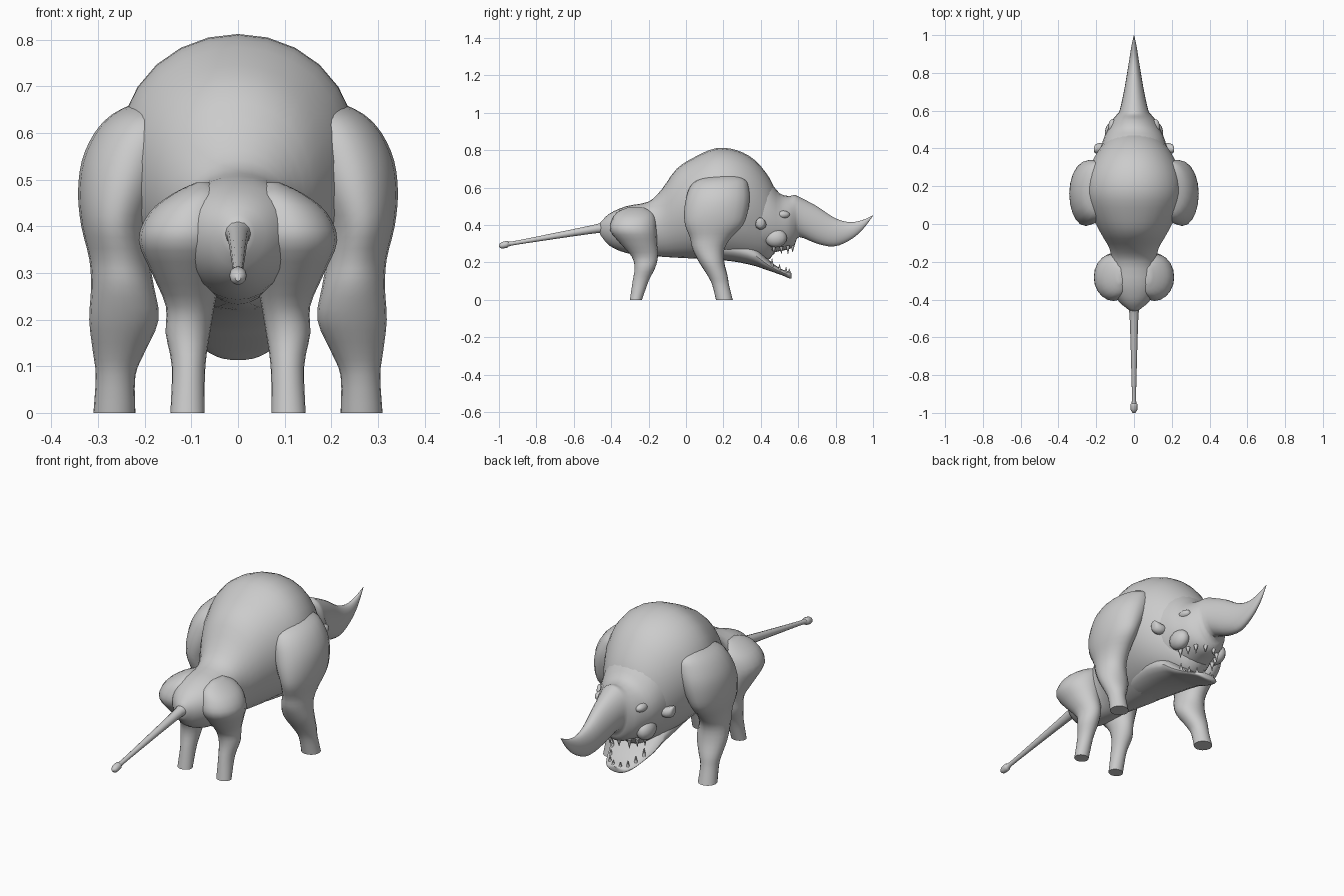
import bpy, bmesh, math
from mathutils import Vector, Matrix

cube = bpy.data.objects.get("Cube")
if cube:
    bpy.data.objects.remove(cube)

hide = bpy.data.materials.new("grey hide")
hide.use_nodes = True
GREY = (0.6, 0.6, 0.6, 1)
hide.diffuse_color = GREY
hide.node_tree.nodes["Principled BSDF"].inputs["Base Color"].default_value = GREY


def finish(name, bm, mirror=False):
    bmesh.ops.recalc_face_normals(bm, faces=bm.faces)
    me = bpy.data.meshes.new(name)
    bm.to_mesh(me)
    bm.free()
    me.materials.append(hide)
    me.shade_smooth()
    me.set_sharp_from_angle(angle=math.radians(45))
    ob = bpy.data.objects.new(name, me)
    bpy.context.collection.objects.link(ob)
    if mirror:
        ob.modifiers.new("Mirror", 'MIRROR').use_mirror_merge = False
    return ob


def resample(rows, steps):
    """Smooth curve through the cross-section rows."""
    out = []
    for i in range(len(rows) - 1):
        p0, p1 = rows[max(i - 1, 0)], rows[i]
        p2, p3 = rows[i + 1], rows[min(i + 2, len(rows) - 1)]
        for s in range(steps):
            t = s / steps
            out.append([b + 0.5 * t * (c - a + t * (2*a - 5*b + 4*c - d + t * (3*(b - c) + d - a)))
                        for a, b, c, d in zip(p0, p1, p2, p3)])
    return out + [list(rows[-1])]


def loft(name, rows, place, mirror=False, sides=20, steps=3, egg=0.0):
    """Skin rings given as (along, a0, a1, b0, b1)."""
    bm = bmesh.new()
    rings = []
    for u, a0, a1, b0, b1 in resample(rows, steps):
        ring = []
        for k in range(sides):
            t = math.tau * k / sides
            a = (a0 + a1) / 2 + (a1 - a0) / 2 * math.cos(t) * (1 + egg * math.sin(t))
            b = (b0 + b1) / 2 + (b1 - b0) / 2 * math.sin(t)
            ring.append(bm.verts.new(place(u, a, b)))
        rings.append(ring)
    for r, q in zip(rings, rings[1:]):
        for k in range(sides):
            j = (k + 1) % sides
            bm.faces.new((r[k], r[j], q[j], q[k]))
    bm.faces.new(rings[0])
    bm.faces.new(rings[-1])
    return finish(name, bm, mirror)


def along_y(u, a, b):
    return (a, u, b)


def along_z(u, a, b):
    return (a, b, u)


def spine(rows):
    """Centred rows from (y, half width, bottom, top)."""
    return [(y, -w, w, lo, hi) for y, w, lo, hi in rows]


# Humped body from rump to neck
loft("body", spine([
    (-.46, .02, .35, .41), (-.41, .08, .29, .46), (-.32, .13, .25, .5),
    (-.2, .12, .235, .525), (-.13, .13, .23, .59), (-.05, .175, .225, .7),
    (.05, .225, .22, .765), (.16, .255, .215, .81), (.27, .245, .205, .8),
    (.37, .2, .2, .745), (.45, .14, .22, .645), (.49, .08, .3, .55)]),
    along_y, sides=28, egg=.12)

# Skull running forward into the long upturned horn
loft("head_and_horn", spine([
    (.25, .15, .25, .68), (.36, .18, .23, .69), (.44, .165, .245, .64),
    (.5, .14, .26, .57), (.55, .115, .27, .555), (.58, .09, .29, .56),
    (.605, .075, .335, .55), (.7, .054, .3, .5), (.79, .038, .285, .44),
    (.87, .025, .315, .415), (.94, .014, .37, .425), (1, .001, .449, .452)]),
    along_y, sides=24)

# Open lower jaw
loft("lower_jaw", spine([
    (.1, .12, .22, .35), (.25, .14, .205, .34), (.36, .135, .183, .3),
    (.42, .12, .163, .235), (.47, .1, .146, .19), (.52, .08, .128, .16),
    (.555, .055, .113, .148), (.565, .025, .117, .142)]), along_y)

# Tail with a small knob at its end
tail = []
for y, r in [(-.4, .055), (-.45, .028), (-.55, .021), (-.75, .015), (-.93, .011),
             (-.955, .018), (-.985, .017), (-1, .006)]:
    z = .385 + (y + .45) * .175
    tail.append((y, -r, r, z - r, z + r))
loft("tail", tail, along_y, sides=12)

# Heavy front legs with rounded shoulders
loft("front_leg", [
    (0, .22, .31, .16, .25), (.08, .22, .305, .14, .23), (.13, .2, .311, .115, .222),
    (.2, .17, .319, .07, .205), (.27, .18, .315, .035, .205), (.33, .19, .319, .022, .24),
    (.4, .19, .336, -.005, .305), (.47, .16, .343, -.01, .33), (.54, .13, .335, 0, .34),
    (.6, .11, .308, .02, .335), (.64, .12, .27, .06, .32), (.665, .16, .22, .15, .27)],
    along_z, mirror=True)

# Hind legs with round haunches
loft("hind_leg", [
    (0, .072, .145, -.3, -.235), (.1, .07, .142, -.285, -.2), (.17, .06, .155, -.275, -.165),
    (.23, .05, .155, -.29, -.15), (.3, .035, .185, -.35, -.155), (.37, .01, .213, -.405, -.157),
    (.43, .01, .19, -.395, -.162), (.47, .02, .14, -.365, -.18), (.494, .06, .09, -.31, -.23)],
    along_z, mirror=True)

# Small pointed ears
loft("ear", [(.13, .385, .425, .39, .43), (.175, .37, .43, .375, .43),
             (.205, .375, .42, .385, .44), (.212, .385, .405, .41, .435)],
     lambda u, a, b: (u, a, b), mirror=True, sides=10)


def ellipsoid(name, centre, size):
    bm = bmesh.new()
    bmesh.ops.create_uvsphere(bm, u_segments=14, v_segments=8, radius=1,
                              matrix=Matrix.Translation(centre) @ Matrix.Diagonal((*size, 1)))
    finish(name, bm, True)


# Brows and cheeks shaping the face
ellipsoid("brow", (.112, .515, .455), (.025, .04, .022))
ellipsoid("cheek", (.115, .48, .33), (.04, .06, .05))


def teeth(name, spots, direction):
    bm = bmesh.new()
    for x, y, z, length in spots:
        top = Matrix.Translation((x, y, z + direction * length / 2))
        turn = Matrix.Rotation(0 if direction > 0 else math.pi, 4, 'X')
        bmesh.ops.create_cone(bm, cap_ends=True, segments=8, radius1=.011, radius2=.001,
                              depth=length, matrix=top @ turn)
    finish(name, bm, True)


# Rows of teeth around the open mouth
teeth("upper_teeth", [(.1, .47, .285, .045), (.085, .51, .285, .04),
                      (.065, .545, .29, .045), (.025, .57, .29, .035)], -1)
teeth("lower_teeth", [(.088, .46, .17, .05), (.07, .5, .15, .04),
                      (.05, .535, .135, .04), (.02, .552, .135, .032)], 1)
